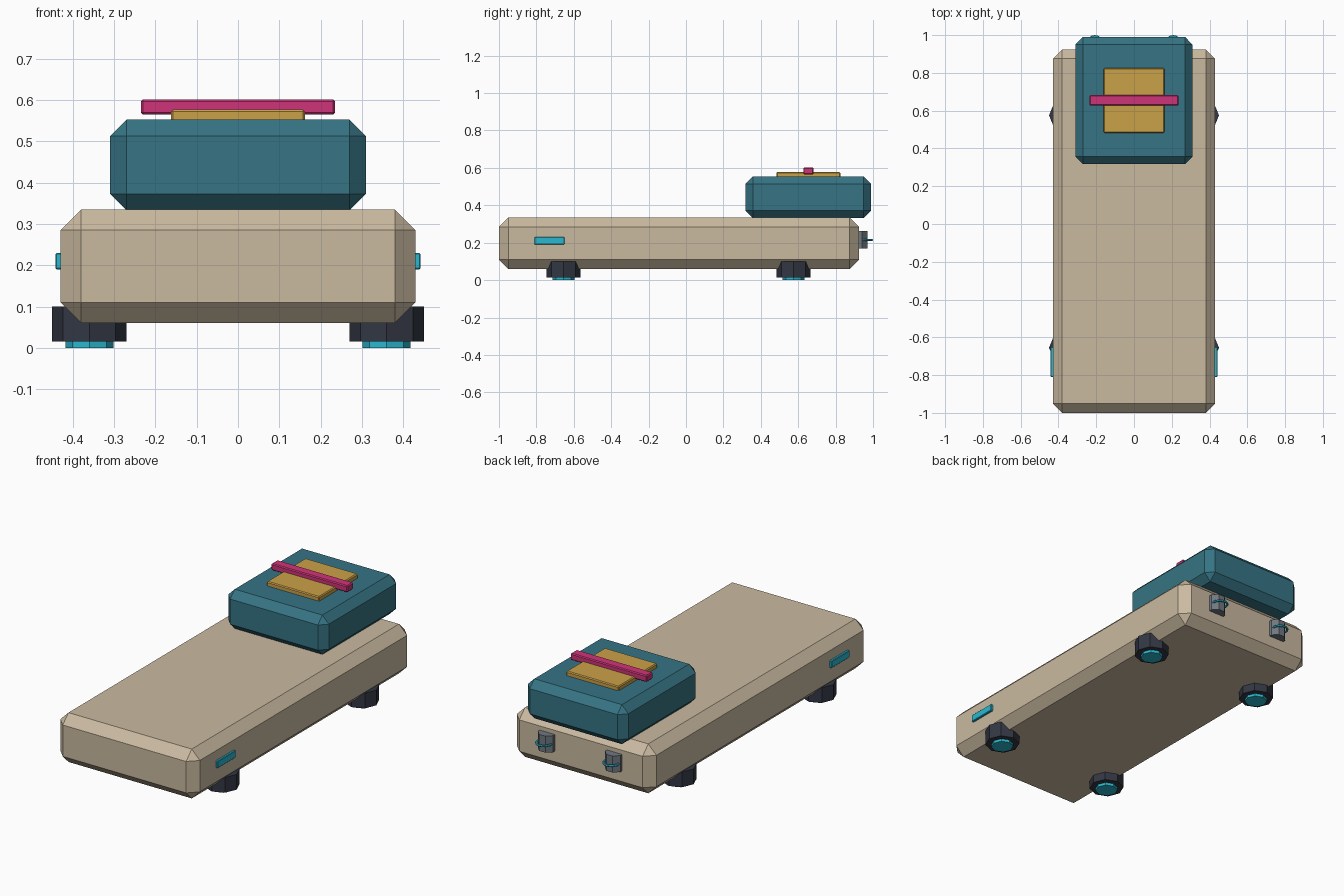
import bpy
import math
from mathutils import Matrix

if "Cube" in bpy.data.objects:
    bpy.data.objects.remove(bpy.data.objects["Cube"])


def material(name, r, g, b):
    """Flat colour given as 0-255 display values, stored linear."""
    rgba = [(c / 255 / 12.92 if c < 11 else ((c / 255 + 0.055) / 1.055) ** 2.4) for c in (r, g, b)] + [1]
    m = bpy.data.materials.new(name)
    m.use_nodes = True
    m.diffuse_color = rgba
    m.node_tree.nodes["Principled BSDF"].inputs["Base Color"].default_value = rgba
    return m


tan = material("tan", 202, 186, 160)
teal = material("teal", 54, 116, 132)
gold = material("gold", 202, 161, 72)
pink = material("pink", 207, 52, 120)
cyan = material("cyan", 42, 184, 207)
charcoal = material("charcoal", 50, 55, 67)
grey = material("grey", 112, 120, 128)


def finish(name, mat):
    ob = bpy.context.object
    ob.name = name
    ob.data.materials.append(mat)
    return ob


def box(name, mat, x, y, z, bevel=0):
    """Chamfered box from (min, max) ranges on each axis."""
    bpy.ops.mesh.primitive_cube_add(size=1, location=[(a + b) / 2 for a, b in (x, y, z)])
    ob = finish(name, mat)
    ob.data.transform(Matrix.Diagonal([b - a for a, b in (x, y, z)] + [1]))
    if bevel:
        mod = ob.modifiers.new("chamfer", "BEVEL")
        mod.width = bevel
        mod.segments = 1
    return ob


def prism(name, mat, x, y, z, radius, turn=0):
    """Upright octagonal prism."""
    bpy.ops.mesh.primitive_cylinder_add(vertices=8, radius=radius, depth=z[1] - z[0],
                                        location=(x, y, sum(z) / 2), rotation=(0, 0, turn))
    return finish(name, mat)


# Main slab and the block stacked at the back
box("body", tan, (-0.43, 0.43), (-1, 0.925), (0.06, 0.335), 0.05)
box("upper_block", teal, (-0.31, 0.31), (0.317, 0.99), (0.333, 0.553), 0.04)
box("top_plate", gold, (-0.162, 0.162), (0.483, 0.825), (0.545, 0.577), 0.005)
box("cross_bar", pink, (-0.235, 0.235), (0.627, 0.682), (0.565, 0.602), 0.005)

for side, s in (("left", 1), ("right", -1)):
    # Feet with pads
    for end, y in (("front", -0.655), ("back", 0.575)):
        prism(f"{end}_{side}_foot", charcoal, s * 0.36, y, (0.015, 0.1), 0.09)
        prism(f"{end}_{side}_pad", cyan, s * 0.36, y, (0, 0.03), 0.058)
    # Side marker
    box(f"{side}_marker", cyan, sorted((s * 0.42, s * 0.442)), (-0.81, -0.65), (0.19, 0.23), 0.003)
    # Back latch with its ring
    prism(f"{side}_latch", grey, s * 0.207, 0.922, (0.17, 0.262), 0.051, math.pi / 8)
    bpy.ops.mesh.primitive_torus_add(major_segments=16, minor_segments=6, major_radius=0.04,
                                     minor_radius=0.006, location=(s * 0.207, 0.954, 0.215))
    finish(f"{side}_latch_ring", cyan)
